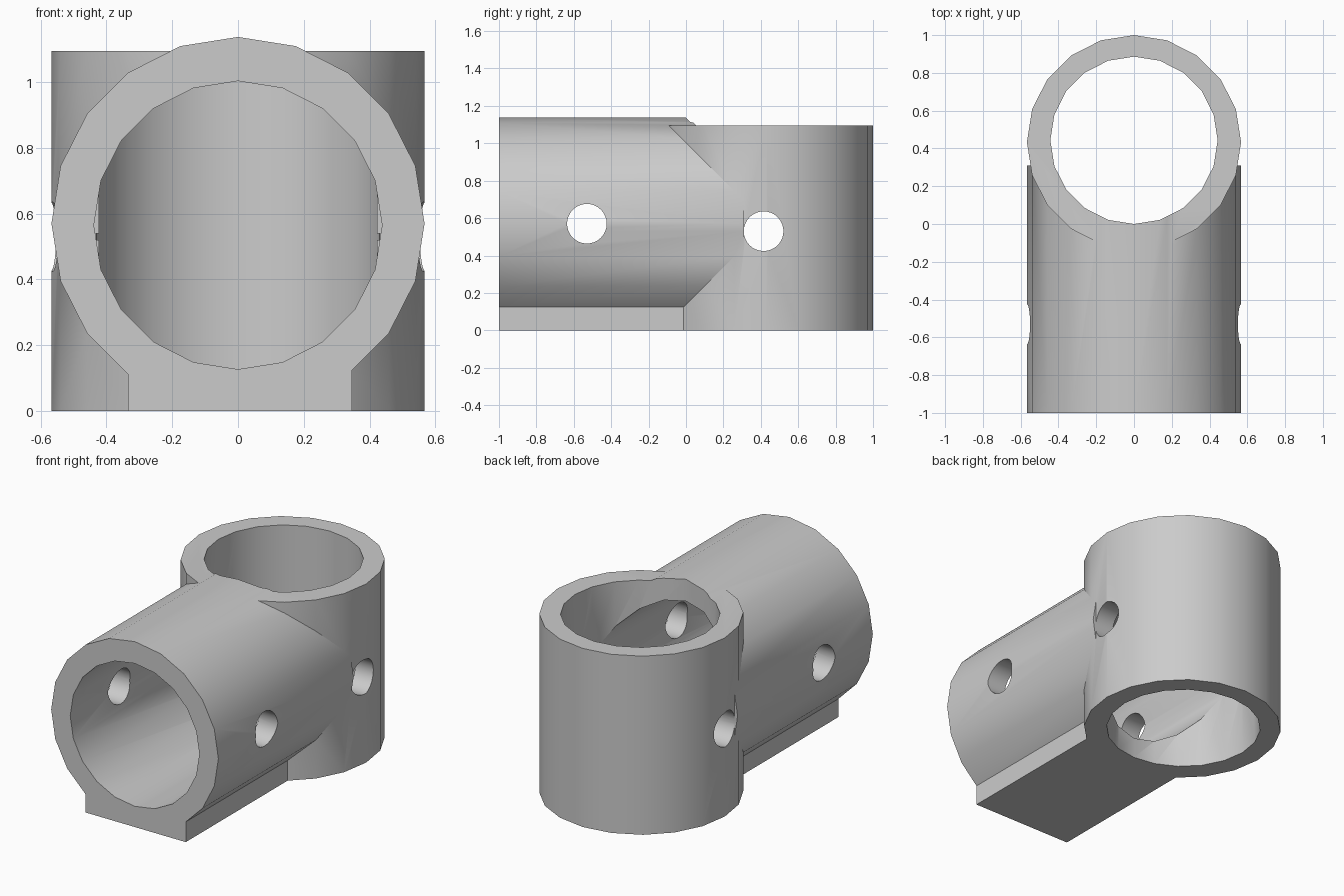
import bpy, math

old = bpy.data.objects.get("Cube")
if old:
    bpy.data.objects.remove(old, do_unlink=True)

SIDES = 20
OUTER, BORE = 0.567, 0.44
POST_Y, ARM_Z = 0.433, 0.57
POST_TOP, ARM_END = 1.095, 0.31

grey = bpy.data.materials.new("plain_grey")
grey.use_nodes = True
colour = (0.6, 0.6, 0.6, 1)
grey.diffuse_color = colour
grey.node_tree.nodes["Principled BSDF"].inputs["Base Color"].default_value = colour


def cylinder(name, radius, length, centre, rotation=(0, 0, 0), sides=SIDES):
    bpy.ops.mesh.primitive_cylinder_add(
        vertices=sides, radius=radius, depth=length, location=centre, rotation=rotation)
    obj = bpy.context.object
    obj.name = name
    return obj


def along_y(name, radius, start, end, z):
    return cylinder(name, radius, end - start, (0, (start + end) / 2, z),
                    (math.pi / 2, 0, 0))


def combine(target, tool, operation):
    """Apply a boolean and remove the tool."""
    tool.hide_render = True
    mod = target.modifiers.new(tool.name, 'BOOLEAN')
    mod.object, mod.operation, mod.solver = tool, operation, 'EXACT'
    bpy.context.view_layer.objects.active = target
    bpy.ops.object.modifier_apply(modifier=mod.name)
    bpy.data.objects.remove(tool, do_unlink=True)


# Solid upright socket, horizontal socket and flat foot, joined together
fitting = cylinder("pipe_fitting", OUTER, POST_TOP, (0, POST_Y, POST_TOP / 2))
combine(fitting, along_y("arm", OUTER, -1, ARM_END, ARM_Z), 'UNION')
bpy.ops.mesh.primitive_cube_add(size=1, location=(0.006, -0.4, 0.075))
foot = bpy.context.object
foot.name = "foot"
foot.scale = (0.68, 1.2, 0.15)
combine(fitting, foot, 'UNION')

# Pipe bores
combine(fitting, along_y("arm_bore", 0.438, -1.2, ARM_END, 0.565), 'DIFFERENCE')
combine(fitting, cylinder("post_bore", 0.443, 2, (0, 0.443, 0.6)), 'DIFFERENCE')

# Cross holes for bolts
for y, z in ((-0.53, 0.57), (0.415, 0.53)):
    hole = cylinder("bolt_hole", 0.106, 2, (0, y, z), (0, math.pi / 2, 0), 32)
    combine(fitting, hole, 'DIFFERENCE')

fitting.data.materials.clear()
fitting.data.materials.append(grey)
for face in fitting.data.polygons:
    face.material_index = 0
bpy.ops.object.select_all(action='DESELECT')
fitting.select_set(True)
bpy.context.view_layer.objects.active = fitting
bpy.ops.object.shade_smooth_by_angle(angle=math.radians(30))
